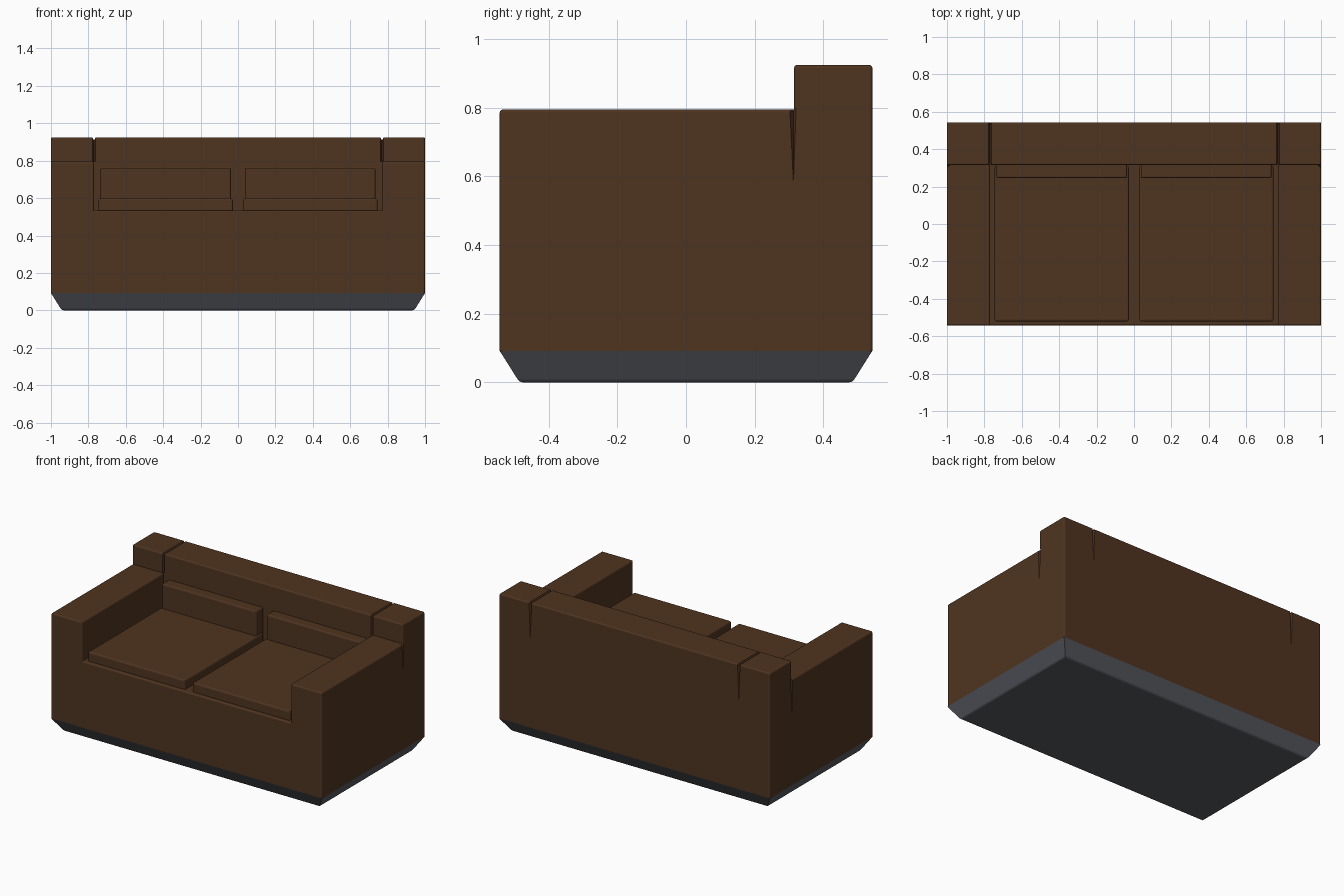
import bpy, bmesh
from mathutils import Vector

if "Cube" in bpy.data.objects:
    bpy.data.objects.remove(bpy.data.objects["Cube"])

D = 0.543          # half depth
ARM_X = 0.77       # inner side of the arms
BACK_Y = 0.315     # front of the backrest
SEAT_Z, ARM_Z, TOP_Z, BASE_Z = 0.535, 0.795, 0.925, 0.092


def material(name, rgb):
    m = bpy.data.materials.new(name)
    m.diffuse_color = (*rgb, 1)
    m.use_nodes = True
    m.node_tree.nodes["Principled BSDF"].inputs["Base Color"].default_value = m.diffuse_color
    return m


brown = material("brown_upholstery", (0.078, 0.034, 0.0145))
grey = material("dark_grey_base", (0.098, 0.101, 0.118))


def make_object(name, bm, mat):
    bmesh.ops.recalc_face_normals(bm, faces=bm.faces)
    me = bpy.data.meshes.new(name)
    bm.to_mesh(me)
    bm.free()
    me.materials.append(mat)
    ob = bpy.data.objects.new(name, me)
    bpy.context.collection.objects.link(ob)
    return ob


def hull(name, points, mat):
    bm = bmesh.new()
    for p in points:
        bm.verts.new(p)
    bmesh.ops.convex_hull(bm, input=bm.verts[:])
    return make_object(name, bm, mat)


def box(name, lo, hi, mat):
    bm = bmesh.new()
    bmesh.ops.create_cube(bm, size=1)
    lo, hi = Vector(lo), Vector(hi)
    for v in bm.verts:
        v.co = (lo + hi) / 2 + v.co * (hi - lo)
    return make_object(name, bm, mat)


def round_edges(ob, width, keep=lambda e: True):
    """Round the convex edges that pass the keep rule."""
    bm = bmesh.new()
    bm.from_mesh(ob.data)
    bm.normal_update()
    edges = [e for e in bm.edges if e.is_manifold and e.is_convex
             and e.calc_face_angle() > 0.4 and keep(e)]
    bmesh.ops.bevel(bm, geom=edges, offset=width, offset_type='OFFSET',
                    segments=3, profile=0.5, affect='EDGES', clamp_overlap=True)
    bm.to_mesh(ob.data)
    bm.free()


def extent(me):
    return [max(v.co[i] for v in me.vertices) - min(v.co[i] for v in me.vertices)
            for i in range(3)]


def cut(ob, cutter):
    """Boolean cut, kept only if the overall size is unchanged."""
    cutter.hide_render = True
    for solver in ('EXACT', 'MANIFOLD', 'FLOAT'):
        mod = ob.modifiers.new("cut", 'BOOLEAN')
        mod.operation, mod.solver, mod.object = 'DIFFERENCE', solver, cutter
        bpy.context.view_layer.update()
        dg = bpy.context.evaluated_depsgraph_get()
        me = bpy.data.meshes.new_from_object(ob.evaluated_get(dg))
        ob.modifiers.clear()
        if len(me.polygons) > 5 and all(
                abs(a - b) < 0.004 for a, b in zip(extent(me), extent(ob.data))):
            ob.data = me
            break
    bpy.data.objects.remove(cutter)


# Sofa body: outer skin of a block grid with the seat well and arm steps left empty
xs, ys, zs = (-1, -ARM_X, ARM_X, 1), (-D, BACK_Y, D), (BASE_Z, SEAT_Z, ARM_Z, TOP_Z)


def solid(i, j, k):
    if not (0 <= i < 3 and 0 <= j < 2 and 0 <= k < 3):
        return False
    return k == 0 or j == 1 or (k == 1 and i != 1)


bm = bmesh.new()
grid = {}


def corner(idx):
    if idx not in grid:
        grid[idx] = bm.verts.new((xs[idx[0]], ys[idx[1]], zs[idx[2]]))
    return grid[idx]


for cell in [(i, j, k) for i in range(3) for j in range(2) for k in range(3)]:
    for axis in range(3):
        for side in (0, 1):
            near = list(cell)
            near[axis] += 2 * side - 1
            if solid(*cell) and not solid(*near):
                a, b = [n for n in range(3) if n != axis]
                quad = []
                for da, db in ((0, 0), (1, 0), (1, 1), (0, 1)):
                    p = list(cell)
                    p[axis] += side
                    p[a] += da
                    p[b] += db
                    quad.append(corner(tuple(p)))
                bm.faces.new(quad)
body = make_object("sofa_body", bm, brown)
round_edges(body, 0.009, lambda e: max(v.co.z for v in e.verts) > BASE_Z + 0.01)

# Pinched seams where the arms, corners and backrest meet
for s in (-1, 1):
    y, x = BACK_Y - 0.002, s * ARM_X
    cut(body, hull("arm_seam_cutter", [
        (s * 1.002, y - 0.012, ARM_Z + 0.004), (s * 1.002, y + 0.009, ARM_Z + 0.004),
        (s * 0.985, y, ARM_Z + 0.004), (s * 1.002, y, 0.55)], brown))
    cut(body, hull("back_seam_cutter", [
        (x - 0.011, D + 0.002, TOP_Z + 0.004), (x + 0.011, D + 0.002, TOP_Z + 0.004),
        (x, D - 0.015, TOP_Z + 0.004), (x, D + 0.002, 0.66)], brown))
    cut(body, hull("top_seam_cutter", [
        (x + dx, yy, TOP_Z + dz) for yy in (0.2, 0.7)
        for dx, dz in ((-0.009, 0.002), (0.009, 0.002), (0, -0.016))], brown))
    cut(body, hull("front_seam_cutter", [
        (x + dx, BACK_Y + dy, zz) for zz in (ARM_Z + 0.001, 1.0)
        for dx, dy in ((-0.008, -0.002), (0.008, -0.002), (0, 0.015))], brown))

# Tapered base
base = hull("base", [(sx * (1 - i), sy * (D - i), z) for sx in (-1, 1)
                     for sy in (-1, 1) for i, z in ((0, BASE_Z), (0.058, 0))], grey)
round_edges(base, 0.01, lambda e: max(v.co.z for v in e.verts) < 0.01)

# Seat and back cushions
for side, s in (("left", -1), ("right", 1)):
    x0, x1 = sorted((s * 0.028, s * 0.745))
    seat = box(side + "_seat_cushion", (x0, -0.52, SEAT_Z - 0.01), (x1, 0.312, 0.597), brown)
    round_edges(seat, 0.01)
    x0, x1 = sorted((s * 0.037, s * 0.735))
    back = box(side + "_back_cushion", (x0, 0.245, 0.585), (x1, BACK_Y + 0.015, 0.762), brown)
    round_edges(back, 0.01)
